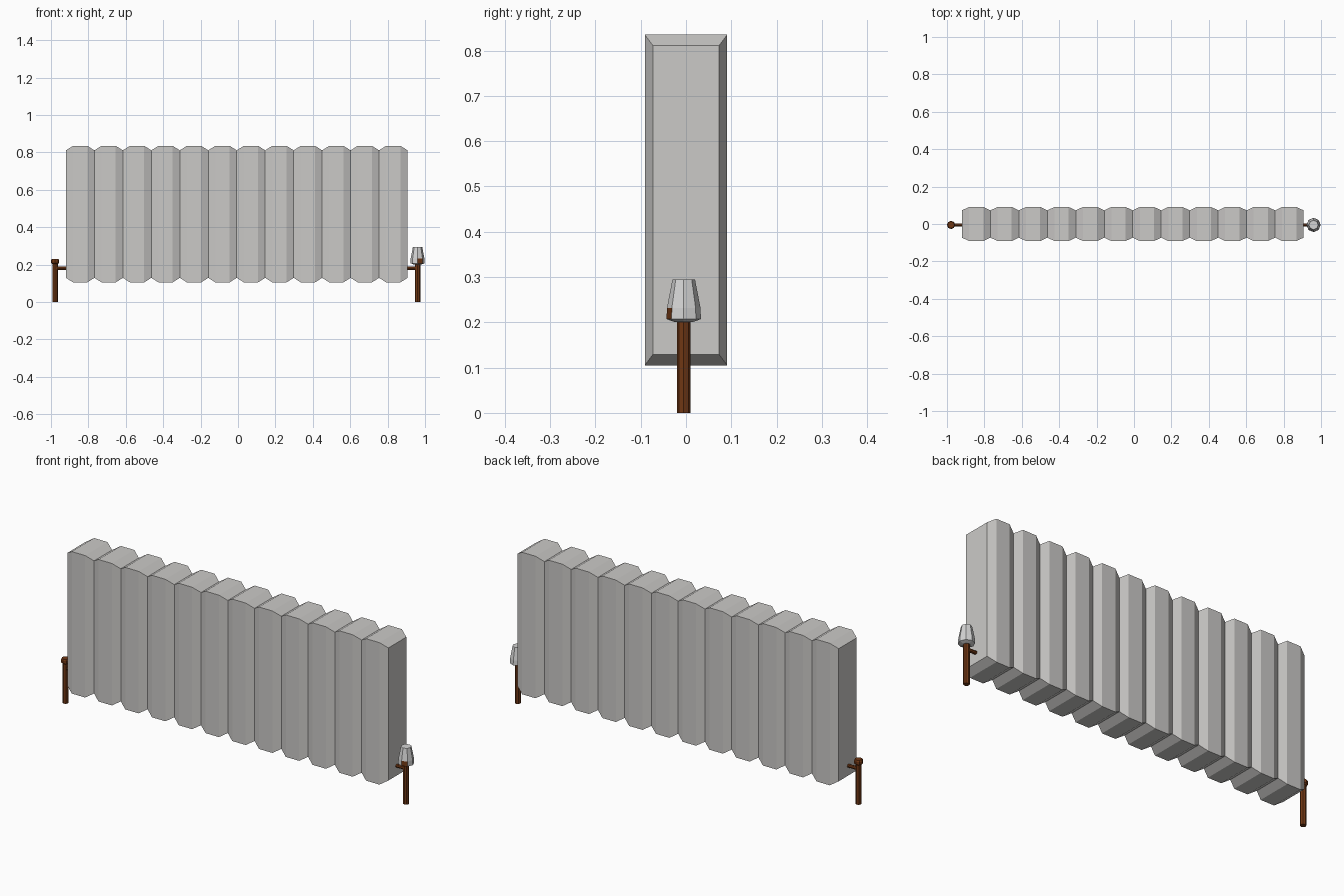
import bpy, bmesh, math
from mathutils import Matrix, Vector

if "Cube" in bpy.data.objects:
    bpy.data.objects.remove(bpy.data.objects["Cube"])


def material(name, rgb):
    m = bpy.data.materials.new(name)
    m.diffuse_color = (*rgb, 1)
    m.use_nodes = True
    m.node_tree.nodes["Principled BSDF"].inputs["Base Color"].default_value = m.diffuse_color
    return m


GREY = material("radiator grey", (0.60, 0.59, 0.575))
WHITE = material("knob white", (0.66, 0.66, 0.66))
COPPER = material("aged copper", (0.16, 0.038, 0.007))


def loft(name, rings, mats):
    """Skin a list of equal-length point rings, capping both ends."""
    bm = bmesh.new()
    loops = [[bm.verts.new(p) for p in ring] for ring in rings]
    n = len(loops[0])
    for a, b in zip(loops, loops[1:]):
        for i in range(n):
            j = (i + 1) % n
            bm.faces.new((a[i], a[j], b[j], b[i]))
    bm.faces.new(loops[0])
    bm.faces.new(loops[-1])
    bmesh.ops.recalc_face_normals(bm, faces=bm.faces)
    me = bpy.data.meshes.new(name)
    bm.to_mesh(me)
    bm.free()
    for m in mats:
        me.materials.append(m)
    ob = bpy.data.objects.new(name, me)
    bpy.context.collection.objects.link(ob)
    return ob


def turned(name, origin, profile, mat, axis="Z", sides=8):
    """Low-poly turned part from (height, radius) pairs."""
    rot = Matrix.Rotation(math.pi / 2, 3, "Y") if axis == "X" else Matrix.Identity(3)
    rings = []
    for h, r in profile:
        ring = [Vector((r * math.cos(2 * math.pi * i / sides),
                        r * math.sin(2 * math.pi * i / sides), h)) for i in range(sides)]
        rings.append([rot @ p + Vector(origin) for p in ring])
    return loft(name, rings, mat)


# Radiator body: twelve bulging sections lofted along x
LEFT, PITCH, COUNT = -0.92, 0.1522, 12
Z_MID = 0.47


def section(x, half_y, half_z):
    return [(x, sy * half_y, Z_MID + sz * half_z)
            for sy, sz in ((-1, -1), (1, -1), (1, 1), (-1, 1))]


rings = [section(LEFT, 0.073, 0.341)]
for k in range(COUNT):
    x = LEFT + k * PITCH
    rings += [section(x + 0.25 * PITCH, 0.091, 0.365),
              section(x + 0.75 * PITCH, 0.091, 0.365),
              section(x + PITCH, 0.073, 0.341)]
loft("radiator_body", rings, [GREY])
RIGHT = LEFT + COUNT * PITCH

# Supply pipes and their short branches into the radiator
Y = -0.005
XL, XR = -0.978, 0.96
for side, x, end in (("left", XL, LEFT), ("right", XR, RIGHT)):
    turned(side + "_pipe", (x, Y, 0), [(0, 0.0145), (0.205, 0.0145)], [COPPER])
    a, b = sorted((x, end))
    turned(side + "_branch", (a, Y, 0.18), [(0, 0.009), (b - a + 0.005, 0.009)],
           [COPPER], axis="X")

# Left lockshield cap
turned("left_cap", (XL, Y, 0), [(0.203, 0.0145), (0.209, 0.022),
                                (0.223, 0.022), (0.23, 0.018)], [COPPER])

# Right valve knob with one copper marker facet at the lower front
knob = turned("valve_knob", (XR, Y, 0), [(0.201, 0.021), (0.207, 0.038),
                                         (0.232, 0.037), (0.294, 0.025)], [WHITE, COPPER])
for f in knob.data.polygons:
    angle = math.degrees(math.atan2(f.center.y - Y, f.center.x - XR))
    if 0.21 < f.center.z < 0.23 and -90 < angle < -45:
        f.material_index = 1
